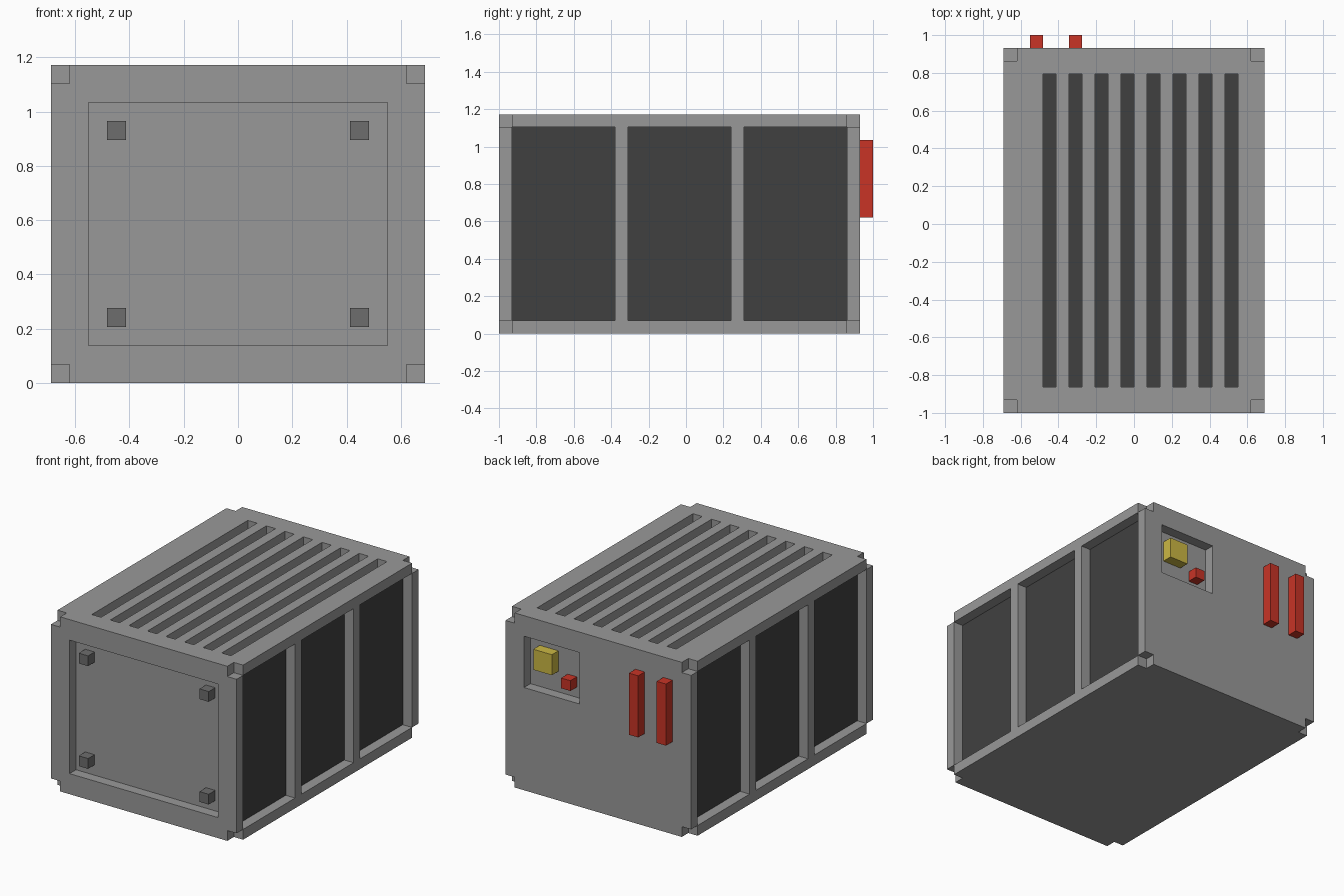
import bpy
import bmesh
from mathutils import Vector

cube = bpy.data.objects.get("Cube")
if cube:
    bpy.data.objects.remove(cube, do_unlink=True)

U = 2 / 29                 # grid unit: the body is 20 x 28 x 17 units
W, L, H = 20, 28, 17


def material(name, srgb):
    lin = [((c / 255 + 0.055) / 1.055) ** 2.4 for c in srgb]
    m = bpy.data.materials.new(name)
    m.use_nodes = True
    m.diffuse_color = (*lin, 1)
    m.node_tree.nodes["Principled BSDF"].inputs["Base Color"].default_value = (*lin, 1)
    return m


GREY = material("casing grey", (153, 153, 153))
MID = material("bolt grey", (109, 109, 109))
DARK = material("vent dark grey", (64, 64, 64))
RED = material("red", (200, 52, 38))
YELLOW = material("yellow", (204, 184, 68))


def place(p):
    """Grid units, counted from the right front bottom corner, to world units."""
    return Vector(((p[0] - W / 2) * U, p[1] * U - 1, p[2] * U))


def add_object(name, bm, *mats):
    me = bpy.data.meshes.new(name)
    bm.to_mesh(me)
    bm.free()
    for m in mats:
        me.materials.append(m)
    ob = bpy.data.objects.new(name, me)
    bpy.context.collection.objects.link(ob)
    return ob


def box(name, lo, hi, *mats):
    bm = bmesh.new()
    bmesh.ops.create_cube(bm, size=1)
    for v in bm.verts:
        v.co = place([hi[i] if v.co[i] > 0 else lo[i] for i in range(3)])
    return add_object(name, bm, *mats)


def plate(name, axis, level, u_range, v_range, holes):
    """One-unit-thick sheet across an axis with rectangular holes (u0, u1, v0, v1)."""
    us = sorted({*u_range, *(c for h in holes for c in h[:2])})
    vs = sorted({*v_range, *(c for h in holes for c in h[2:])})
    bm = bmesh.new()
    for u0, u1 in zip(us, us[1:]):
        for v0, v1 in zip(vs, vs[1:]):
            if any(h[0] <= u0 and u1 <= h[1] and h[2] <= v0 and v1 <= h[3] for h in holes):
                continue
            corners = []
            for c in ((u0, v0), (u1, v0), (u1, v1), (u0, v1)):
                p = list(c)
                p.insert(axis, level + 0.5)
                corners.append(bm.verts.new(place(p)))
            bm.faces.new(corners)
    bmesh.ops.remove_doubles(bm, verts=bm.verts[:], dist=1e-4)
    ob = add_object(name, bm, GREY)
    mod = ob.modifiers.new("thickness", "SOLIDIFY")
    mod.thickness = U
    mod.offset = 0
    return ob


# Inner core: dark behind the vents, casing grey at the front and back
core = box("inner_core", (1, 1, 1), (W - 1, L - 1, H - 1), GREY, DARK)
for f in core.data.polygons:
    f.material_index = 0 if abs(f.normal.y) > 0.5 else 1

# Top and bottom plates with notched corners; the top has long slots
notches = [(x, x + 1, y, y + 1) for x in (0, W - 1) for y in (0, L - 1)]
slots = [(x, x + 1, 2, 26) for x in range(3, 18, 2)]
plate("top_slotted_plate", 2, H - 1, (0, W), (0, L), notches + slots)
plate("bottom_plate", 2, 0, (0, W), (0, L), notches)

# Front and back plates with their recesses
plate("front_plate", 1, 0, (0, W), (1, H - 1), [(2, 18, 2, 15)])
plate("back_plate", 1, L - 1, (0, W), (1, H - 1), [(12, 18, 10, 15)])

# Posts between the side vents
for side, x in (("right", 0), ("left", W - 1)):
    for i, y in enumerate((9, 18), 1):
        box(f"{side}_side_post_{i}", (x, y, 1), (x + 1, y + 1, H - 1), GREY)

# Bolts in the front recess
for row, z in (("lower", 3), ("upper", 13)):
    for side, x in (("right", 3), ("left", 16)):
        box(f"{row}_{side}_bolt", (x, 0, z), (x + 1, 1, z + 1), MID)

# Controls in the back recess
box("yellow_control", (15, L - 1, 12), (17, L, 14), YELLOW)
box("red_button", (13, L - 1, 11), (14, L, 12), RED)

# Upright red handles on the back
for i, x in enumerate((2, 5), 1):
    box(f"back_handle_{i}", (x, L, 9), (x + 1, L + 1, 15), RED)
